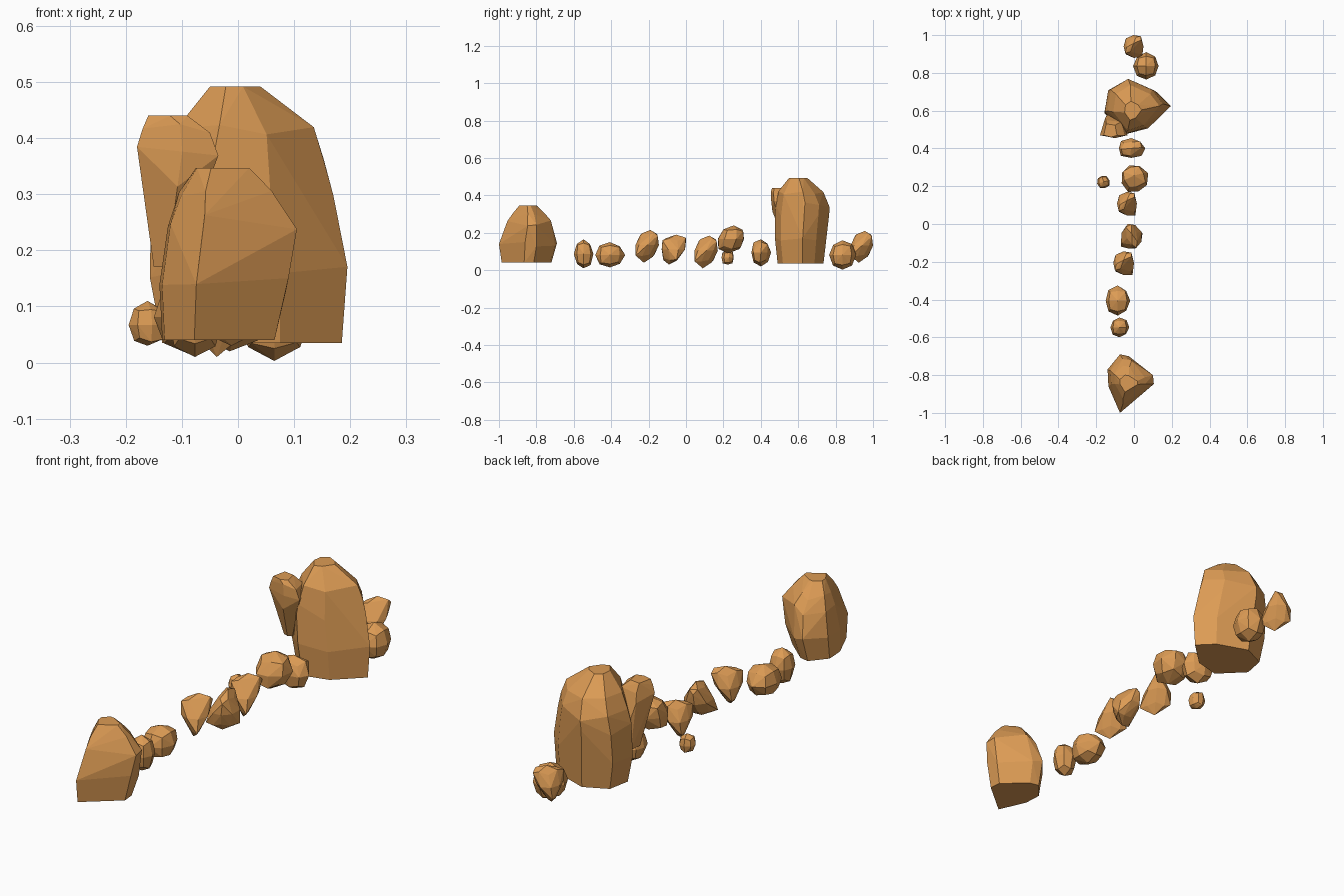
import bpy, bmesh, math, random
from mathutils import Vector, Matrix

if "Cube" in bpy.data.objects:
    bpy.data.objects.remove(bpy.data.objects["Cube"])

stone = bpy.data.materials.new("orange_stone")
stone.diffuse_color = (0.72, 0.33, 0.09, 1)
stone.use_nodes = True
stone.node_tree.nodes["Principled BSDF"].inputs["Base Color"].default_value = stone.diffuse_color


def hull_object(name, points):
    """Flat-faced convex rock around a cloud of points."""
    bm = bmesh.new()
    for p in points:
        bm.verts.new(p)
    res = bmesh.ops.convex_hull(bm, input=bm.verts[:])
    loose = {g for g in res["geom_interior"] + res["geom_unused"]
             if isinstance(g, bmesh.types.BMVert)}
    bmesh.ops.delete(bm, geom=list(loose), context='VERTS')
    bmesh.ops.dissolve_limit(bm, angle_limit=math.radians(4),
                             verts=bm.verts[:], edges=bm.edges[:])
    bmesh.ops.recalc_face_normals(bm, faces=bm.faces[:])
    mesh = bpy.data.meshes.new(name)
    bm.to_mesh(mesh)
    bm.free()
    mesh.materials.append(stone)
    bpy.context.collection.objects.link(bpy.data.objects.new(name, mesh))


def fit(points, lo, hi):
    """Stretch points so their bounds match lo..hi."""
    n = len(lo)
    a = [min(p[i] for p in points) for i in range(n)]
    b = [max(p[i] for p in points) for i in range(n)]
    return [tuple(lo[i] + (p[i] - a[i]) / (b[i] - a[i]) * (hi[i] - lo[i])
                  for i in range(n)) for p in points]


def boulder(name, outline, levels, seed, jitter=0.008):
    """Stack a plan outline at several heights: (z, x0, x1, y0, y1)."""
    rng = random.Random(seed)
    pts = []
    for i, (z, x0, x1, y0, y1) in enumerate(levels):
        j = 0 if i in (0, len(levels) - 1) else jitter
        for x, y in fit(outline, (x0, y0), (x1, y1)):
            pts.append((x, y, z + rng.uniform(-j, j) * 2))
    hull_object(name, pts)


def pebble(name, x, y, z, wedge=0.0, lean=0.0, turn=0.0, seed=0, jitter=0.1):
    """Cube-sphere stone; wedge pinches top and bottom along crossed diagonals."""
    rng = random.Random(seed)
    rot = Matrix.Rotation(math.radians(turn), 3, 'Z')
    pts = []
    for i in (-1, 0, 1):
        for j in (-1, 0, 1):
            for k in (-1, 0, 1):
                if not (i or j or k):
                    continue
                p = Vector((i, j, k)).normalized()
                p *= 1 + rng.uniform(-jitter, jitter)
                u, v = (p.x + p.y) * (1 + wedge * p.z), (p.x - p.y) * (1 - wedge * p.z)
                p = rot @ Vector(((u + v) / 2, (u - v) / 2, p.z))
                p.y += lean * p.z
                pts.append(tuple(p))
    hull_object(name, fit(pts, (x[0], y[0], z[0]), (x[1], y[1], z[1])))


# Tall boulder near the back
boulder("tall_boulder",
        [(-.03, .77), (-.14, .71), (-.16, .59), (-.05, .465),
         (.07, .5), (.19, .63), (.12, .71)],
        [(.035, -.135, .185, .49, .735), (.16, -.157, .195, .475, .75),
         (.29, -.155, .17, .475, .765), (.35, -.14, .153, .48, .768),
         (.41, -.11, .135, .495, .735), (.492, -.05, .04, .55, .65)], 3)

# Shard leaning on the tall boulder
boulder("leaning_shard",
        [(-.175, .47), (-.15, .56), (-.06, .55), (-.04, .47), (-.1, .455)],
        [(.17, -.15, -.11, .52, .58), (.31, -.155, -.07, .462, .58),
         (.375, -.18, -.035, .455, .56), (.415, -.17, -.05, .455, .55),
         (.44, -.16, -.09, .46, .53)], 5, 0.006)

# Wide boulder at the front
boulder("front_boulder",
        [(-.07, -.69), (-.14, -.77), (-.135, -.86), (-.07, -1), (0, -.94),
         (.105, -.86), (.1, -.8), (-.02, -.7)],
        [(.04, -.135, .065, -.985, -.72), (.14, -.14, .09, -1, -.69),
         (.25, -.125, .105, -.955, -.715), (.3, -.105, .06, -.925, -.75),
         (.347, -.075, .02, -.89, -.8)], 8)

# Wedge-shaped stones along the trail
W = dict(wedge=0.6, lean=0.3)
pebble("back_stone", (-.055, .05), (.88, 1.0), (.04, .21), seed=1, **W)
pebble("middle_stone", (-.09, .015), (.045, .17), (.01, .185), seed=1, **W)
pebble("tilted_stone", (-.07, .045), (-.13, 0), (.03, .19), turn=70, seed=4, **W)
pebble("near_stone", (-.11, 0), (-.27, -.145), (.04, .215), seed=1, **W)

# Rounder stones along the trail
pebble("round_back_stone", (-.005, .13), (.765, .91), (.003, .16), seed=2, jitter=.04)
pebble("boulder_foot_stone", (-.08, .06), (.35, .455), (.02, .165), wedge=.15, seed=6)
pebble("raised_stone", (-.065, .075), (.17, .31), (.09, .24), lean=.2, turn=20, seed=9)
pebble("side_pebble", (-.195, -.13), (.19, .255), (.03, .11), turn=15, seed=11)
pebble("long_stone", (-.15, -.02), (-.485, -.325), (.015, .15), seed=12, jitter=.06)
pebble("round_front_stone", (-.125, -.025), (-.6, -.495), (.01, .165), seed=13, jitter=.06)
